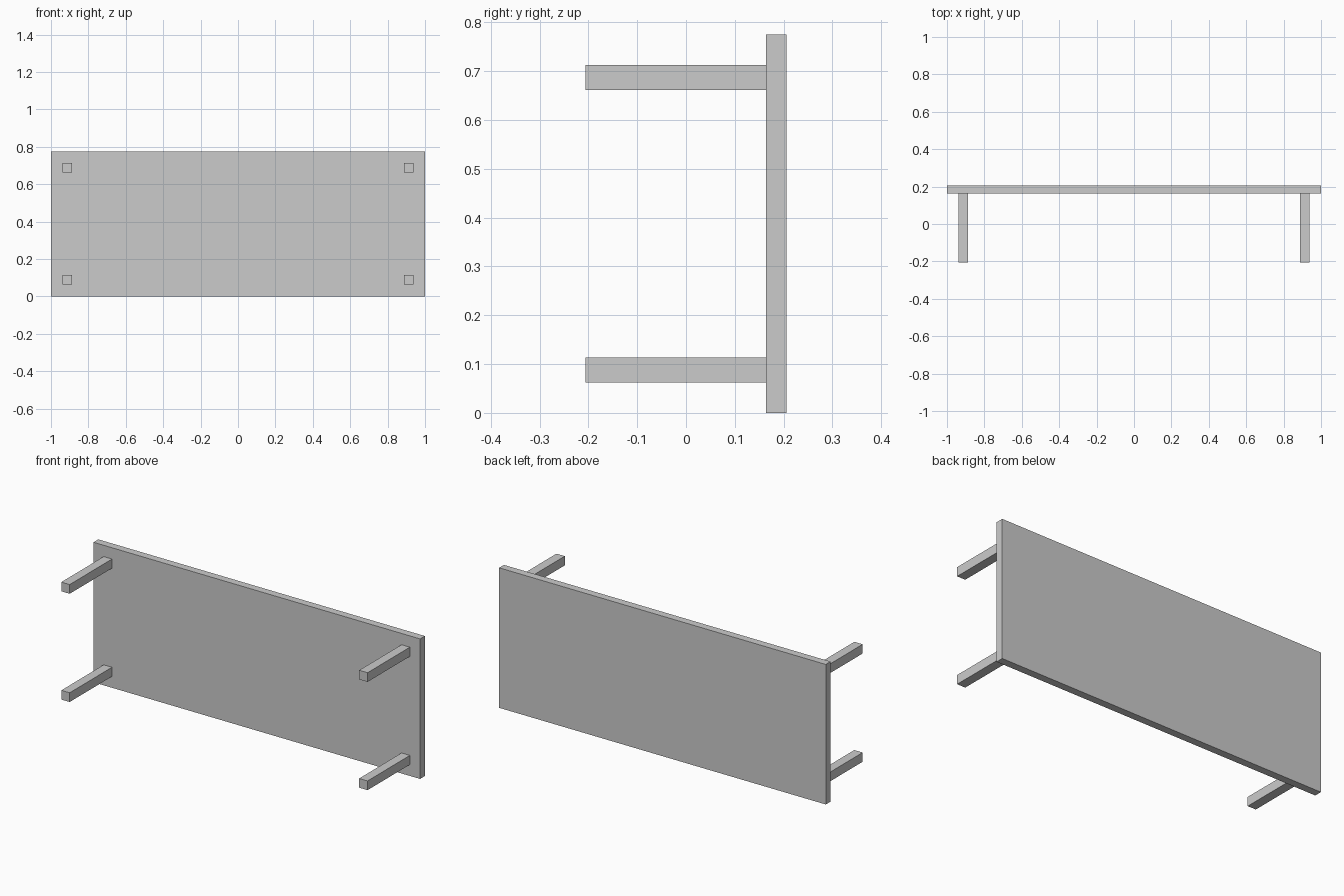
import bpy

if "Cube" in bpy.data.objects:
    bpy.data.objects.remove(bpy.data.objects["Cube"])


def box(name, x, y, z):
    """Add a box spanning the given (min, max) ranges."""
    spans = (x, y, z)
    bpy.ops.mesh.primitive_cube_add(size=1, location=[(a + b) / 2 for a, b in spans])
    obj = bpy.context.object
    obj.name = name
    obj.scale = [b - a for a, b in spans]
    bpy.ops.object.transform_apply(location=False, rotation=False, scale=True)
    return obj


HEIGHT = 0.775        # width of the table top, standing on its long edge
HALF_DEPTH = 0.206
TOP_FRONT = 0.164     # underside of the table top
LEG = 0.051           # leg thickness
INSET = 0.0625        # gap from the top's edge to each leg

# Table top, standing upright at the back
box("table_top", (-1, 1), (TOP_FRONT, HALF_DEPTH), (0, HEIGHT))

# Four square legs pointing forward
for side, x0 in (("left", -1 + INSET), ("right", 1 - INSET - LEG)):
    for level, z0 in (("lower", INSET), ("upper", HEIGHT - INSET - LEG)):
        box(f"{level}_{side}_leg", (x0, x0 + LEG), (-HALF_DEPTH, TOP_FRONT), (z0, z0 + LEG))
